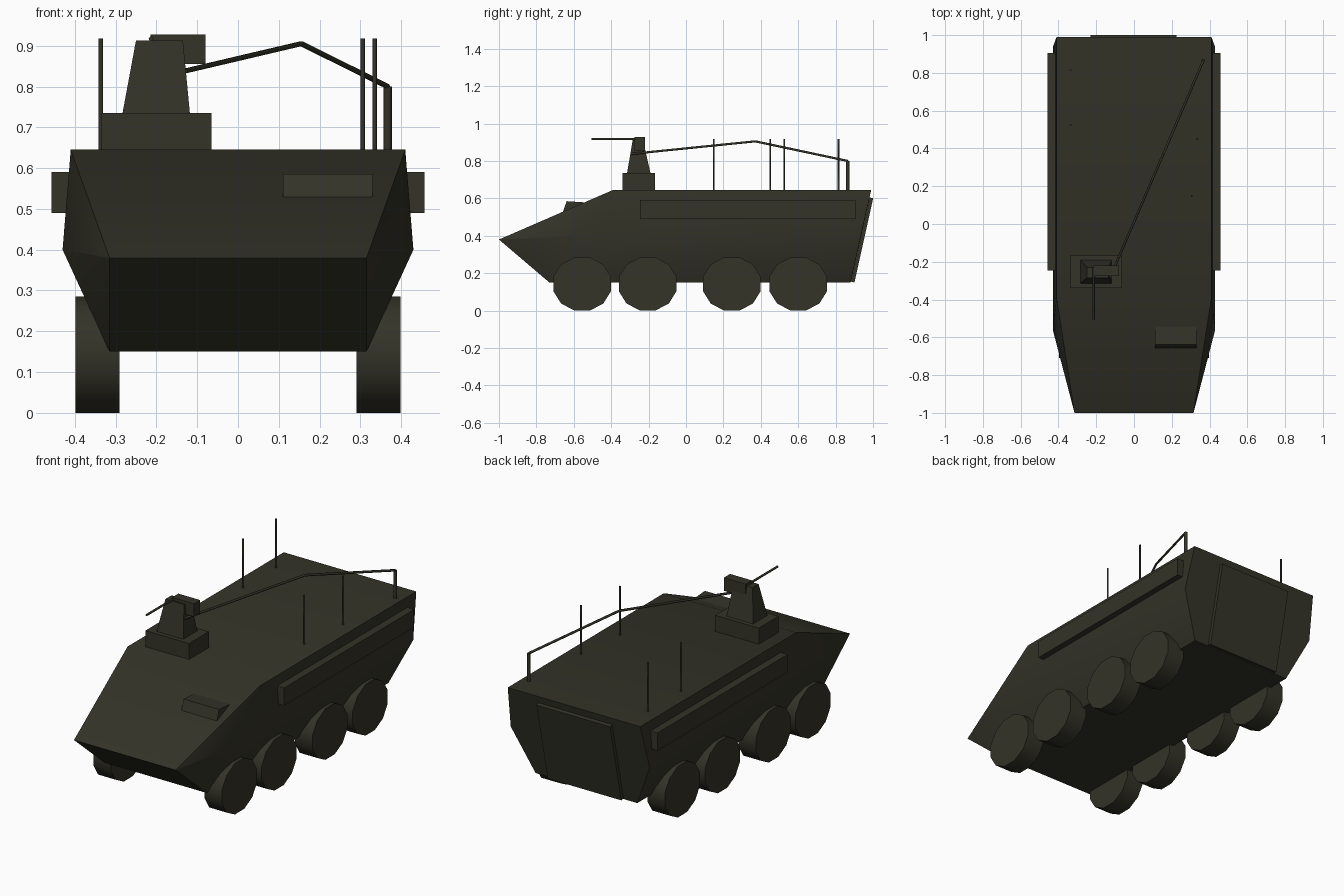
import bpy, bmesh, math
from mathutils import Vector

if "Cube" in bpy.data.objects:
    bpy.data.objects.remove(bpy.data.objects["Cube"])

olive = bpy.data.materials.new("dark olive")
olive.diffuse_color = (0.034, 0.033, 0.021, 1)
olive.use_nodes = True
olive.node_tree.nodes["Principled BSDF"].inputs["Base Color"].default_value = olive.diffuse_color


def make(name, verts, faces, smooth=None):
    me = bpy.data.meshes.new(name)
    me.from_pydata([tuple(v) for v in verts], [], faces)
    bm = bmesh.new()
    bm.from_mesh(me)
    bmesh.ops.recalc_face_normals(bm, faces=bm.faces)
    bm.to_mesh(me)
    bm.free()
    me.materials.append(olive)
    ob = bpy.data.objects.new(name, me)
    bpy.context.collection.objects.link(ob)
    if smooth:
        bpy.ops.object.select_all(action='DESELECT')
        ob.select_set(True)
        bpy.context.view_layer.objects.active = ob
        bpy.ops.object.shade_smooth_by_angle(angle=math.radians(smooth))
    return ob


def loft(name, a, b, smooth=None):
    """Solid between two matching closed loops."""
    n = len(a)
    faces = [tuple(range(n)), tuple(range(n, 2 * n))]
    faces += [(i, (i + 1) % n, n + (i + 1) % n, n + i) for i in range(n)]
    return make(name, list(a) + list(b), faces, smooth)


def rect(x0, x1, y0, y1, z):
    return [(x0, y0, z), (x1, y0, z), (x1, y1, z), (x0, y1, z)]


def box(name, x0, x1, y0, y1, z0, z1):
    return loft(name, rect(x0, x1, y0, y1, z0), rect(x0, x1, y0, y1, z1))


def rod(name, p, q, r, n=6):
    p, q = Vector(p), Vector(q)
    rot = (q - p).to_track_quat('Z', 'Y')
    ring = [rot @ Vector((r * math.cos(2 * math.pi * i / n), r * math.sin(2 * math.pi * i / n), 0))
            for i in range(n)]
    return loft(name, [p + v for v in ring], [q + v for v in ring], 70)


# Hull: half outline mirrored to both sides
half = [(.315, -1, .38), (.41, -.39, .645), (.41, .99, .645), (.43, .935, .40),
        (.315, .88, .15), (.315, -.73, .15), (.43, -.56, .40)]
verts = half + [(-x, y, z) for x, y, z in half]
side = [(1, 2, 3, 6), (0, 1, 6), (0, 6, 5), (6, 3, 4, 5)]
faces = side + [tuple(i + 7 for i in f) for f in side]
faces += [(0, 1, 8, 7), (1, 2, 9, 8), (2, 3, 4, 11, 10, 9), (4, 5, 12, 11), (5, 0, 7, 12)]
make("hull", verts, faces, 30)

# Wheels, 12 sided and slightly flattened
for s in (-1, 1):
    for k, y in enumerate((-.555, -.205, .245, .60)):
        ring = [(y + .16 * math.cos(math.radians(15 + 30 * i)),
                 .1425 + .1475 * math.sin(math.radians(15 + 30 * i))) for i in range(12)]
        loft(f"wheel_{k}_{'right' if s > 0 else 'left'}",
             [(s * .29, a, b) for a, b in ring], [(s * .398, a, b) for a, b in ring], 35)
    # Side stowage boxes
    x0, x1 = sorted((s * .40, s * .457))
    box("side_box", x0, x1, -.245, .905, .49, .59)

# Driver hatch on the front slope
prof = [(-.66, .522), (-.638, .585), (-.535, .578), (-.53, .56)]
loft("driver_hatch", [(.11, y, z) for y, z in prof], [(.33, y, z) for y, z in prof])

# Rear ramp lying on the sloped back
t = Vector((0, .976, -.217)) * .02
outline = [Vector((x, .99 - (.645 - z) * .222, z))
           for x, z in ((-.23, .605), (.225, .605), (.225, .155), (-.23, .155))]
loft("rear_ramp", outline, [v + t for v in outline])

# Turret: base, tapered mount, sight and gun
box("turret_base", -.335, -.065, -.34, -.165, .64, .735)
loft("turret_mount", rect(-.283, -.118, -.315, -.19, .735), rect(-.25, -.135, -.285, -.23, .913))
box("turret_sight", -.215, -.08, -.275, -.22, .855, .928)
rod("gun_barrel", (-.213, -.505, .917), (-.213, -.23, .917), .006)

# Tied-down whip aerial with rear post
path = [(-.13, -.29, .838), (.155, .37, .905), (.367, .865, .80), (.367, .865, .64)]
for i in range(3):
    rod("bent_aerial", path[i], path[i + 1], .0065 if i < 2 else .010)

# Upright antennas
for x, y in ((-.336, .815), (-.336, .525), (.335, .45), (.306, .148)):
    rod("antenna", (x, y, .64), (x, y, .918), .0055)
